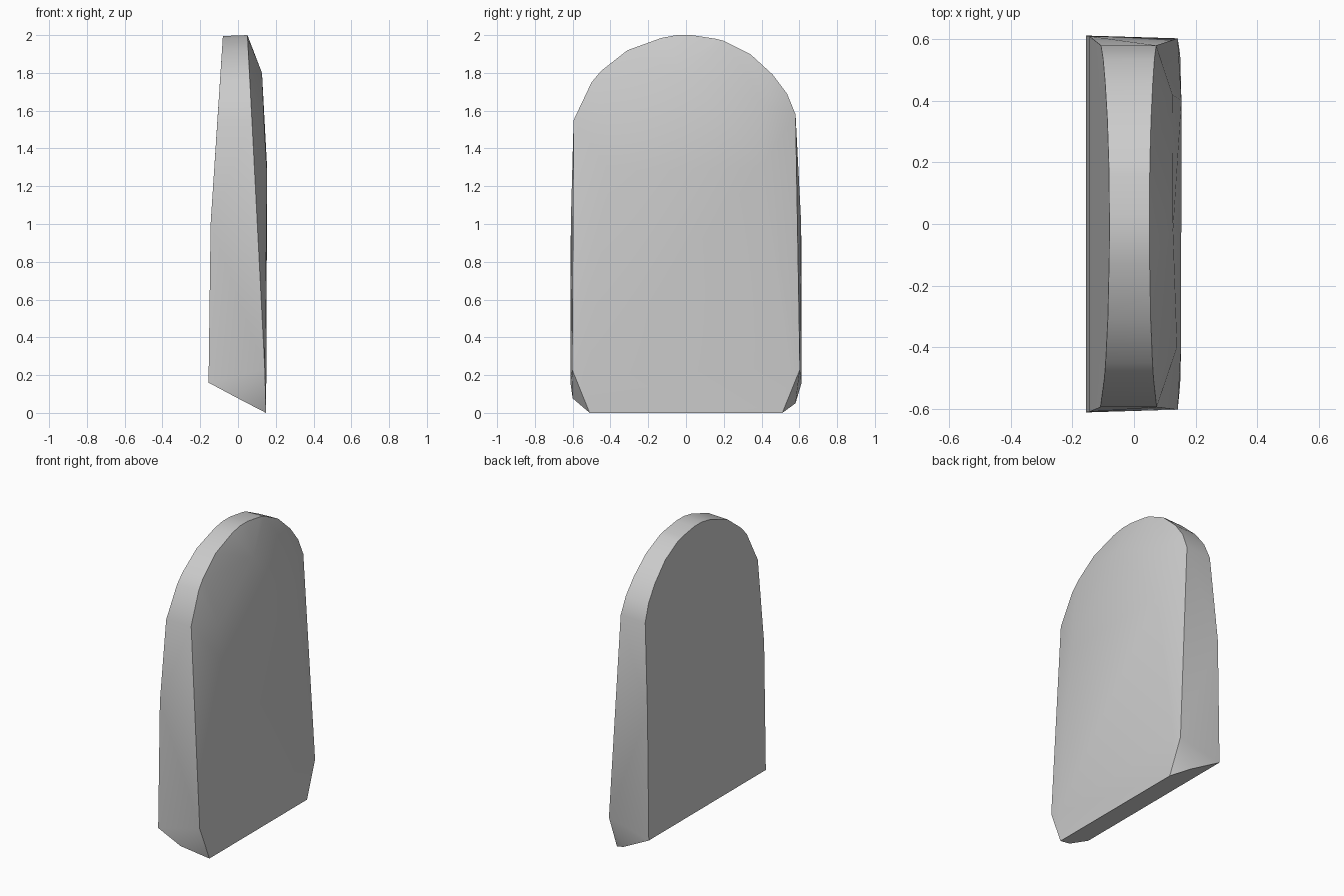
import bpy
import bmesh

default = bpy.data.objects.get("Cube")
if default:
    bpy.data.objects.remove(default)

# Weathered stone colour
stone = bpy.data.materials.new("grey_stone")
stone.use_nodes = True
stone.diffuse_color = (0.6, 0.6, 0.6, 1)
shader = stone.node_tree.nodes["Principled BSDF"]
shader.inputs["Base Color"].default_value = stone.diffuse_color
shader.inputs["Roughness"].default_value = 0.9


def front_x(z):
    """Leaning rim of the rounded face."""
    return 0.05 + (2 - z) * 0.0525


def back_x(z):
    """Leaning flat face."""
    return -0.08 - (2 - z) * 0.065


# Slightly uneven round top as (y, z), shared by both rims
arch = [(-0.595, 1.55), (-0.5, 1.75), (-0.45, 1.81), (-0.31, 1.92),
        (-0.13, 1.985), (-0.05, 2), (0.03, 2), (0.16, 1.98), (0.2, 1.97),
        (0.34, 1.9), (0.46, 1.79), (0.535, 1.69), (0.58, 1.58)]
points = []
for y, z in arch:
    points += [(front_x(z), y, z), (back_x(z), y, z - 0.005)]

# Sides, slanting base and chipped lower corners
for s in (-1, 1):
    points += [
        (-0.145, s * 0.61, 1.0),
        (-0.156, s * 0.612, 0.16),
        (0.142, s * 0.603, 0.23),
        (0.148, s * 0.51, 0),
    ]
points += [(0, -0.6, 0.077), (0.05, 0.58, 0.051)]

# Gentle swelling of the broad face
points += [(0.127, -0.02, 1.8), (0.14, -0.4, 1.5), (0.125, 0.42, 1.63),
           (0.153, -0.4, 1.28), (0.154, 0.4, 1.3),
           (0.15, -0.52, 0.2), (0.15, 0.55, 0.24)]

# Wrap the stone around its corners
bm = bmesh.new()
for p in points:
    bm.verts.new(p)
hull = bmesh.ops.convex_hull(bm, input=bm.verts)
spare = {v for v in hull["geom_interior"] + hull["geom_unused"]
         if isinstance(v, bmesh.types.BMVert)}
bmesh.ops.delete(bm, geom=list(spare), context="VERTS")
bmesh.ops.recalc_face_normals(bm, faces=bm.faces)
mesh = bpy.data.meshes.new("stone_slab")
bm.to_mesh(mesh)
bm.free()
mesh.materials.append(stone)

slab = bpy.data.objects.new("stone_slab", mesh)
bpy.context.collection.objects.link(slab)
bpy.ops.object.select_all(action="DESELECT")
slab.select_set(True)
bpy.context.view_layer.objects.active = slab
bpy.ops.object.shade_smooth_by_angle(angle=0.52)
